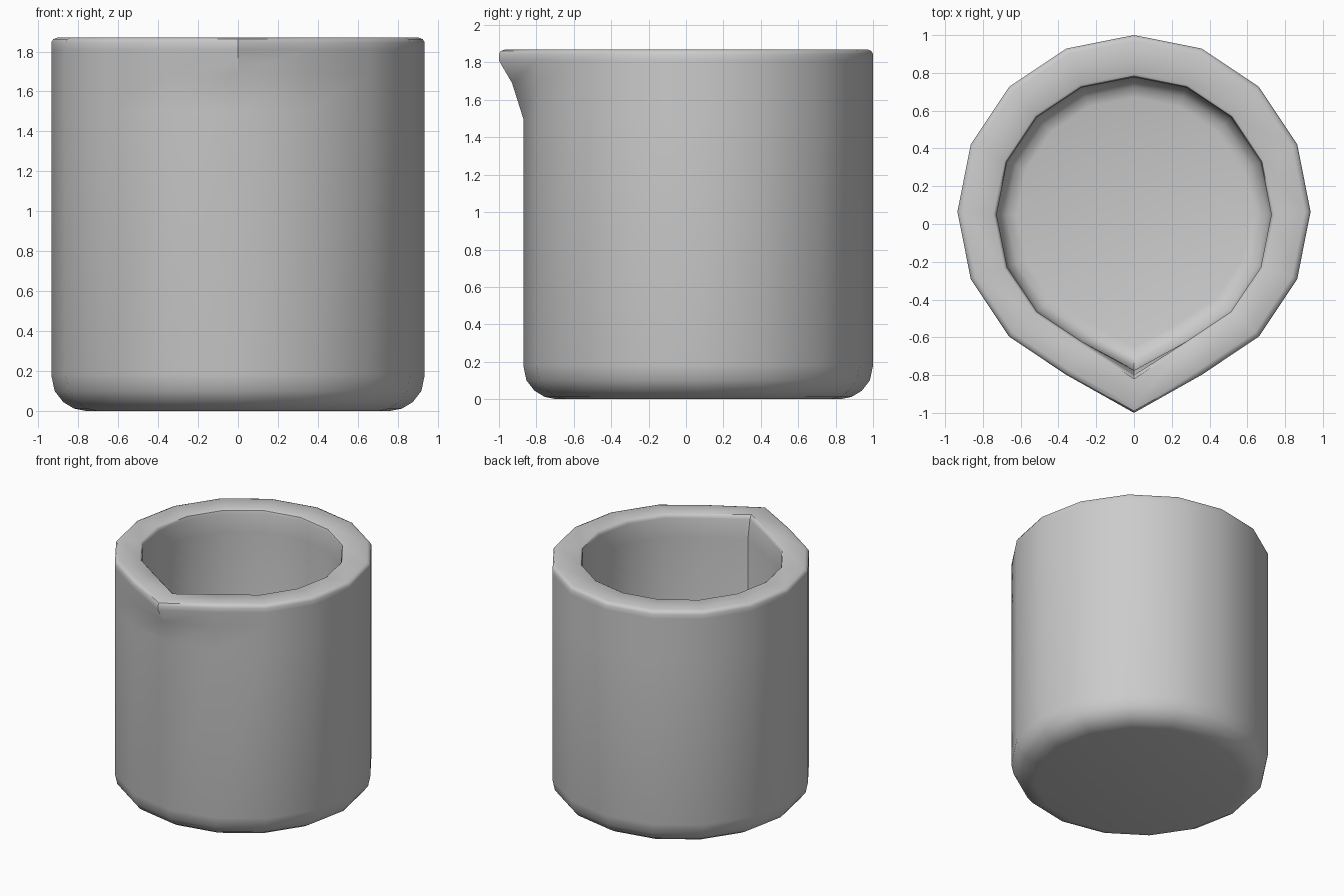
import bpy, bmesh
from math import sin, cos, pi

if "Cube" in bpy.data.objects:
    bpy.data.objects.remove(bpy.data.objects["Cube"])

SIDES = 16

# Profile from the underside, up the outside, over the rim, down to the inner floor:
# radius, height, ring centre y, y of the front (spout) vertex or None
profile = [
    (0.76, 0.0, 0.065, None), (0.82, 0.012, 0.065, None),
    (0.875, 0.045, 0.065, None), (0.918, 0.10, 0.065, None),
    (0.935, 0.18, 0.065, None), (0.935, 1.50, 0.065, None),
    (0.935, 1.69, 0.065, -0.93), (0.935, 1.81, 0.065, -1.0),
    (0.935, 1.845, 0.065, -1.0), (0.925, 1.862, 0.065, -0.99),
    (0.905, 1.87, 0.065, -0.965),
    (0.745, 1.87, 0.052, -0.82), (0.733, 1.862, 0.05, -0.81),
    (0.727, 1.84, 0.05, -0.80), (0.727, 1.69, 0.05, -0.775),
    (0.727, 0.32, 0.05, -0.77),
    (0.712, 0.26, 0.05, -0.75), (0.675, 0.215, 0.05, -0.71),
    (0.62, 0.20, 0.05, -0.65),
]

bm = bmesh.new()
rings = []
for r, z, cy, tip in profile:
    ring = []
    for i in range(SIDES):
        a = -pi / 2 + 2 * pi * i / SIDES
        y = cy + r * sin(a)
        if i == 0 and tip is not None:
            y = tip
        ring.append(bm.verts.new((r * cos(a), y, z)))
    rings.append(ring)

# Walls, underside and inner floor
for lo, hi in zip(rings, rings[1:]):
    for i in range(SIDES):
        j = (i + 1) % SIDES
        bm.faces.new((lo[i], lo[j], hi[j], hi[i]))
bm.faces.new(rings[0][::-1])
bm.faces.new(rings[-1])
bmesh.ops.recalc_face_normals(bm, faces=bm.faces)

mesh = bpy.data.meshes.new("beaker")
bm.to_mesh(mesh)
bm.free()
beaker = bpy.data.objects.new("beaker", mesh)
bpy.context.collection.objects.link(beaker)

# Smooth walls, sharp spout crease
bpy.context.view_layer.objects.active = beaker
beaker.select_set(True)
bpy.ops.object.shade_smooth_by_angle(angle=0.7)
